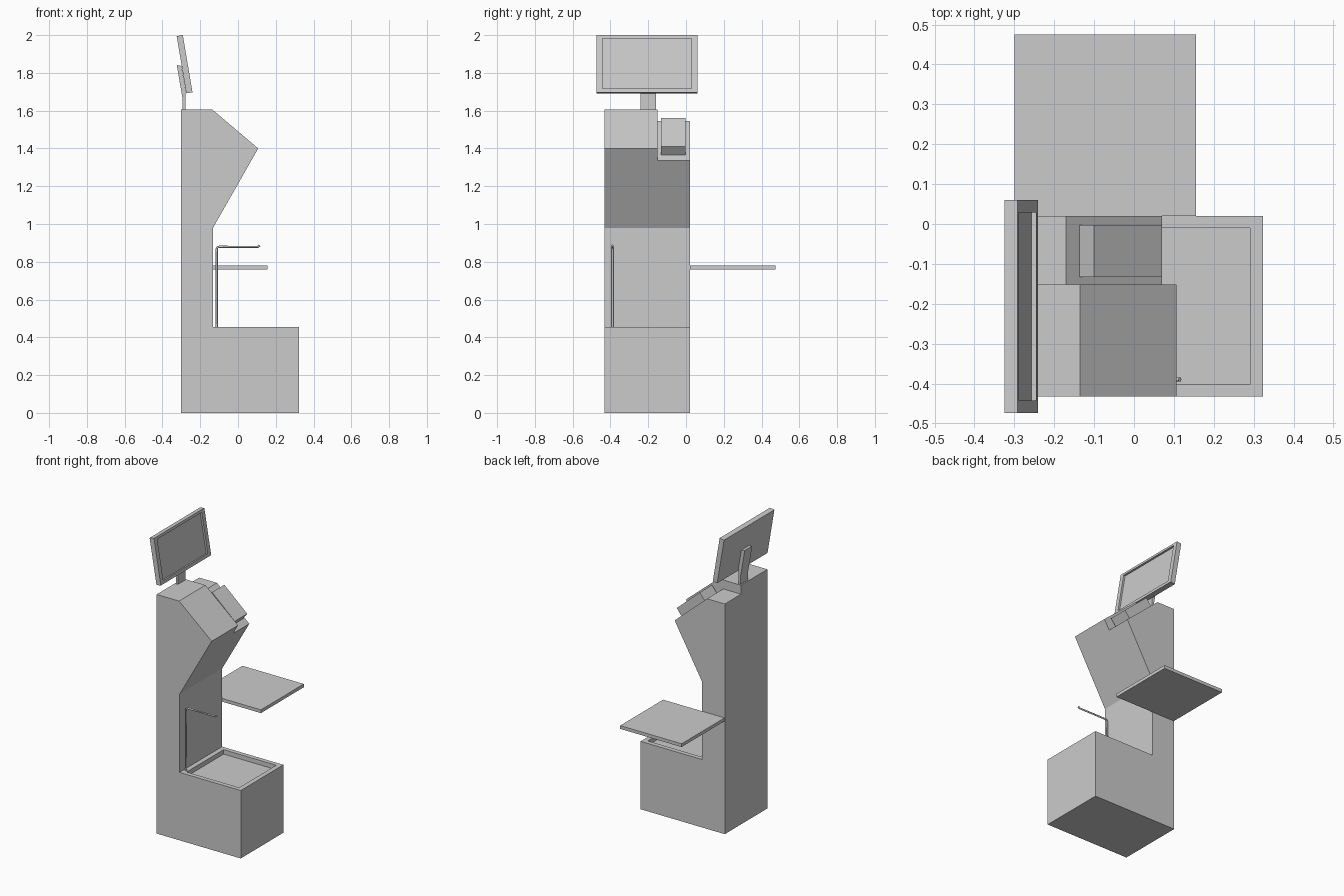
import bpy, bmesh
from mathutils import Vector

if "Cube" in bpy.data.objects:
    bpy.data.objects.remove(bpy.data.objects["Cube"])


def prism(name, profile, y0, y1):
    """Extrude an (x, z) profile along y."""
    bm = bmesh.new()
    face = bm.faces.new([bm.verts.new((x, y0, z)) for x, z in profile])
    ext = bmesh.ops.extrude_face_region(bm, geom=[face])
    verts = [v for v in ext["geom"] if isinstance(v, bmesh.types.BMVert)]
    bmesh.ops.translate(bm, verts=verts, vec=(0, y1 - y0, 0))
    bmesh.ops.recalc_face_normals(bm, faces=bm.faces)
    mesh = bpy.data.meshes.new(name)
    bm.to_mesh(mesh)
    bm.free()
    obj = bpy.data.objects.new(name, mesh)
    bpy.context.collection.objects.link(obj)
    return obj


def rect(x0, x1, z0, z1):
    return [(x0, z0), (x1, z0), (x1, z1), (x0, z1)]


def cut(obj, cutter):
    """Subtract the cutter and remove it."""
    mod = obj.modifiers.new("cut", 'BOOLEAN')
    mod.operation = 'DIFFERENCE'
    mod.solver = 'EXACT'
    mod.object = cutter
    cutter.hide_render = True
    bpy.context.view_layer.objects.active = obj
    bpy.ops.object.modifier_apply(modifier=mod.name)
    bpy.data.objects.remove(cutter)


# Kiosk cabinet: tall column with sloped head and a low bagging base
cabinet = prism("cabinet", [(-0.302, 0), (0.323, 0), (0.323, 0.456), (-0.132, 0.456),
                            (-0.132, 0.98), (0.107, 1.40), (-0.135, 1.605),
                            (-0.302, 1.605)], -0.432, 0.02)
# Lowered payment bay on one side of the head
cut(cabinet, prism("bay_cutter", [(0.2, 1.221), (-0.17, 1.545), (-0.4, 1.545),
                                  (-0.4, 1.7), (0.2, 1.7)], -0.152, 0.1))
# Recessed weighing tray
cut(cabinet, prism("tray_cutter", rect(-0.10, 0.291, 0.426, 0.5), -0.402, -0.01))

# Payment terminal lying on the sloped bay
prism("payment_terminal", [(-0.138, 1.514), (0.034, 1.364), (0.07, 1.41), (-0.10, 1.56)],
      -0.133, -0.002)

# Side shelf
prism("side_shelf", rect(-0.30, 0.156, 0.758, 0.78), 0.02, 0.475)

# Monitor bracket
prism("monitor_bracket", [(-0.293, 1.605), (-0.278, 1.605), (-0.278, 1.715),
                          (-0.299, 1.837), (-0.324, 1.841), (-0.293, 1.66)], -0.24, -0.16)

# Tilted monitor with recessed screen
origin, top = Vector((-0.241, 1.697)), Vector((-0.292, 2.0))
up = (top - origin).normalized()
out = Vector((up.y, -up.x))


def slab(u0, u1, n0, n1):
    return [tuple(origin + up * u + out * n) for u, n in
            ((u0, n0), (u0, n1), (u1, n1), (u1, n0))]


height = (top - origin).length
monitor = prism("monitor", slab(0, height, -0.033, 0), -0.474, 0.06)
cut(monitor, prism("screen_cutter", slab(0.021, height - 0.017, -0.012, 0.03), -0.443, 0.029))

# Bent bag hook rod
curve = bpy.data.curves.new("bag_hook", 'CURVE')
curve.dimensions = '3D'
curve.bevel_depth = 0.006
curve.bevel_resolution = 1
curve.use_fill_caps = True
path = [(-0.112, 0.45), (-0.112, 0.868), (-0.109, 0.876), (-0.10, 0.879),
        (0.106, 0.879), (0.115, 0.887)]
spline = curve.splines.new('POLY')
spline.points.add(len(path) - 1)
for p, (x, z) in zip(spline.points, path):
    p.co = (x, -0.39, z, 1)
hook = bpy.data.objects.new("bag_hook", curve)
bpy.context.collection.objects.link(hook)
